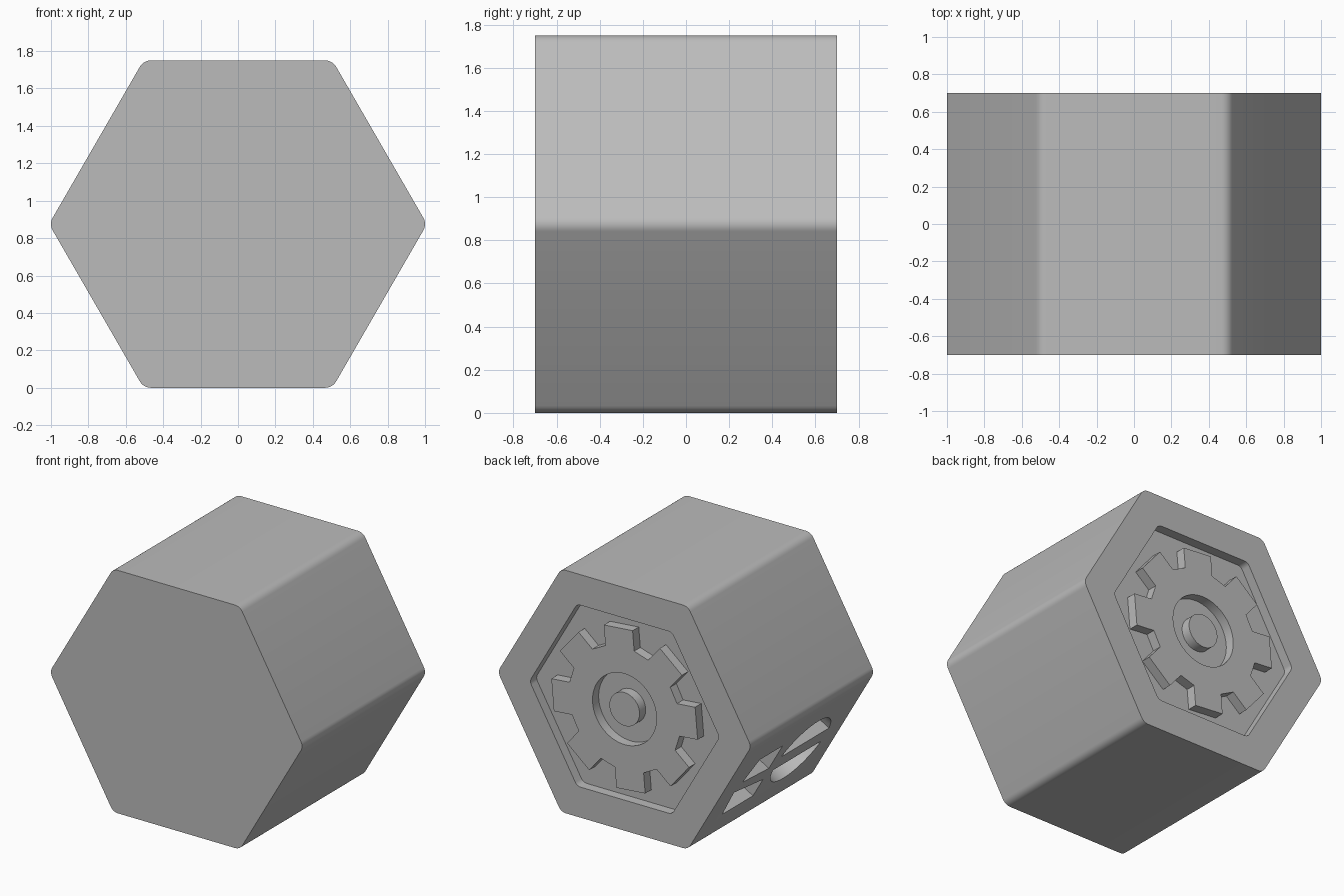
import bpy, bmesh
from math import cos, sin, pi, radians
from mathutils import Matrix, Vector

cube = bpy.data.objects.get("Cube")
if cube:
    bpy.data.objects.remove(cube, do_unlink=True)

grey = bpy.data.materials.new("plain_grey")
grey.use_nodes = True
tone = (0.5, 0.5, 0.5, 1)
grey.diffuse_color = tone
grey.node_tree.nodes["Principled BSDF"].inputs["Base Color"].default_value = tone

APOTHEM = 0.875
HALF = 0.7
DEPTH = 0.07


def frame(u, v, origin):
    """Matrix whose third axis points along u x v."""
    u, v = Vector(u), Vector(v)
    m = Matrix((u, v, u.cross(v))).transposed().to_4x4()
    m.translation = origin
    return m


# Profiles on the axis frame extrude from back to front
AXIS = frame((1, 0, 0), (0, 0, 1), (0, 0, APOTHEM))
slope = radians(210)
SIDE = frame((0, -1, 0), (0.5, 0, -cos(pi / 6)),
             (APOTHEM * cos(slope), 0, APOTHEM * (1 + sin(slope))))


def prism(name, points, lo, hi, matrix=AXIS):
    bm = bmesh.new()
    face = bm.faces.new([bm.verts.new((u, v, lo)) for u, v in points])
    top = bmesh.ops.extrude_face_region(bm, geom=[face])["geom"]
    verts = [g for g in top if isinstance(g, bmesh.types.BMVert)]
    bmesh.ops.translate(bm, verts=verts, vec=(0, 0, hi - lo))
    bm.transform(matrix)
    bmesh.ops.recalc_face_normals(bm, faces=bm.faces)
    mesh = bpy.data.meshes.new(name)
    bm.to_mesh(mesh)
    bm.free()
    mesh.materials.append(grey)
    obj = bpy.data.objects.new(name, mesh)
    bpy.context.collection.objects.link(obj)
    return obj


def arc(radius, start, end, steps, cx=0, cy=0):
    angles = [radians(start + (end - start) * i / steps) for i in range(steps + 1)]
    return [(cx + radius * cos(a), cy + radius * sin(a)) for a in angles]


def circle(radius):
    return arc(radius, 0, 360, 64)[:-1]


def rounded_hexagon(apothem, radius):
    reach = (apothem - radius) / cos(pi / 6)
    points = []
    for k in range(6):
        a = k * pi / 3
        points += arc(radius, k * 60 - 30, k * 60 + 30, 6, reach * cos(a), reach * sin(a))
    return points


def gear_profile(teeth, root, tip, half_width, turn):
    points = []
    for k in range(teeth):
        a = radians(turn) + k * 2 * pi / teeth
        for r, w in ((root, -1), (tip, -1), (tip, 1), (root, 1)):
            points.append((r * cos(a) - w * half_width * sin(a),
                           r * sin(a) + w * half_width * cos(a)))
    return points


def cut(target, cutter):
    cutter.hide_render = True
    mod = target.modifiers.new("cut", "BOOLEAN")
    mod.operation = "DIFFERENCE"
    mod.solver = "EXACT"
    mod.object = cutter
    bpy.context.view_layer.objects.active = target
    bpy.ops.object.modifier_apply(modifier=mod.name)
    bpy.data.objects.remove(cutter, do_unlink=True)


# Hexagonal body with a shallow hexagonal pocket in the back
body = prism("body", rounded_hexagon(APOTHEM, 0.067), -HALF, HALF)
cut(body, prism("pocket_cutter", rounded_hexagon(0.655, 0.05), -HALF - 0.1, -HALF + DEPTH))

# Plain recesses in the lower right side: two slots and a split round pocket
recesses = [
    [(-0.5, 0.05), (-0.12, 0.12), (-0.12, 0.28), (-0.47, 0.28)],
    [(-0.4, -0.22), (-0.14, -0.22), (-0.14, 0), (-0.46, -0.03)],
    arc(0.28, 12, 168, 24, 0.23, 0.01),
    arc(0.28, 195, 345, 24, 0.23, 0.01),
]
for shape in recesses:
    cut(body, prism("recess_cutter", shape, -0.05, 0.09, SIDE))

# Gear with a bored centre, standing in the pocket
gear = prism("gear", gear_profile(8, 0.43, 0.575, 0.115, 85), -HALF, -HALF + DEPTH + 0.01)
cut(gear, prism("bore_cutter", circle(0.255), -HALF - 0.1, -HALF + 0.2))

# Round hub in the bore
hub = prism("hub", circle(0.12), -HALF, -HALF + DEPTH + 0.01)

for obj in (body, gear, hub):
    bpy.ops.object.select_all(action="DESELECT")
    obj.select_set(True)
    bpy.context.view_layer.objects.active = obj
    bpy.ops.object.shade_smooth_by_angle(angle=radians(30))
